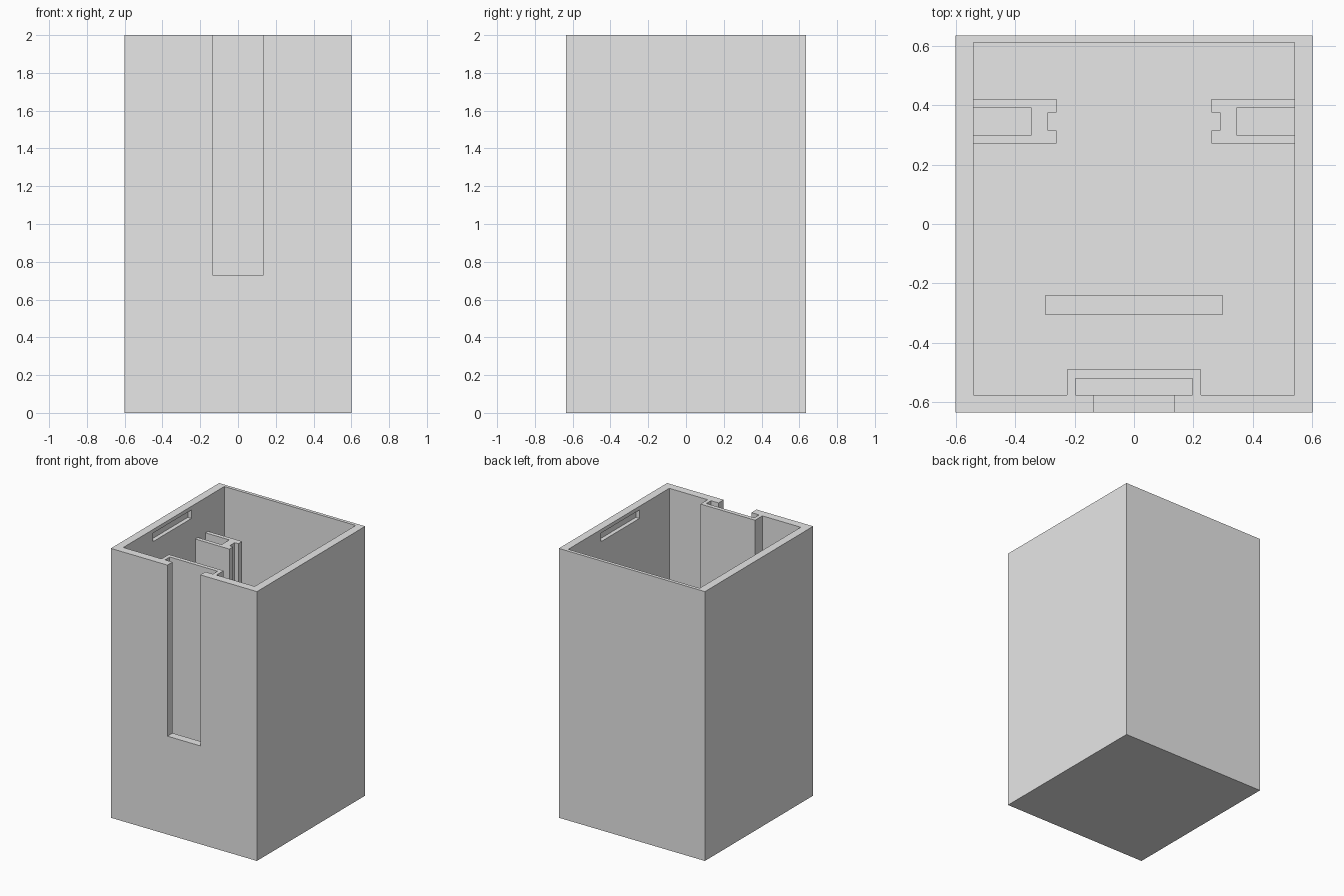
import bpy
import bmesh

if "Cube" in bpy.data.objects:
    bpy.data.objects.remove(bpy.data.objects["Cube"], do_unlink=True)

grey = bpy.data.materials.new("plain_grey")
grey.use_nodes = True
grey.diffuse_color = (0.8, 0.8, 0.8, 1)
grey.node_tree.nodes["Principled BSDF"].inputs["Base Color"].default_value = (0.8, 0.8, 0.8, 1)

HEIGHT, FLOOR = 2.0, 0.06


def prism(name, outline, z0, z1):
    """Extrude a plan outline from z0 up to z1."""
    bm = bmesh.new()
    face = bm.faces.new([bm.verts.new((x, y, z0)) for x, y in outline])
    top = bmesh.ops.extrude_face_region(bm, geom=[face])["geom"]
    bmesh.ops.translate(bm, vec=(0, 0, z1 - z0),
                        verts=[v for v in top if isinstance(v, bmesh.types.BMVert)])
    bmesh.ops.recalc_face_normals(bm, faces=bm.faces)
    mesh = bpy.data.meshes.new(name)
    bm.to_mesh(mesh)
    bm.free()
    mesh.materials.append(grey)
    obj = bpy.data.objects.new(name, mesh)
    bpy.context.collection.objects.link(obj)
    return obj


def box(name, x0, x1, y0, y1, z0, z1):
    return prism(name, [(x0, y0), (x1, y0), (x1, y1), (x0, y1)], z0, z1)


def cut(target, cutter):
    """Subtract the cutter from the target, then discard it."""
    mod = target.modifiers.new("cut", "BOOLEAN")
    mod.operation, mod.solver, mod.object = "DIFFERENCE", "EXACT", cutter
    bpy.context.view_layer.objects.active = target
    bpy.ops.object.modifier_apply(modifier=mod.name)
    bpy.data.objects.remove(cutter, do_unlink=True)


# Open-topped case with a front slot and a catch recess in each side wall
case = box("case", -0.6, 0.6, -0.635, 0.635, 0, HEIGHT)
cut(case, box("cavity", -0.54, 0.54, -0.575, 0.61, FLOOR, HEIGHT + 0.1))
cut(case, box("front_slot", -0.135, 0.135, -0.7, -0.55, 0.73, HEIGHT + 0.1))
cut(case, box("catch_recesses", -0.57, 0.57, -0.225, 0.225, 1.91, 1.973))

# Sliding channel behind the front slot
w, v = 0.225, 0.197
wall, inner, outer = -0.575, -0.52, -0.49
prism("slide_channel", [(-w, wall), (-w, outer), (w, outer), (w, wall),
                        (v, wall), (v, inner), (-v, inner), (-v, wall)], FLOOR, HEIGHT)

# Hollow side posts with a vertical guide groove
half = [(0.54, 0.03), (0.54, 0.075), (0.26, 0.075), (0.26, 0.03), (0.29, 0.03)]
for side, label in ((1, "left"), (-1, "right")):
    mid = 0.345
    post = [(0.54, 0.045), (0.54, 0.075), (0.26, 0.075), (0.26, 0.03), (0.29, 0.03),
            (0.29, -0.03), (0.26, -0.03), (0.26, -0.075), (0.54, -0.075),
            (0.54, -0.045), (0.345, -0.045), (0.345, 0.045)]
    prism(label + "_guide_post", [(side * x, y + mid) for x, y in post], FLOOR, 1.74)

# Low rib across the floor
box("floor_rib", -0.3, 0.3, -0.305, -0.24, FLOOR, 0.2)
